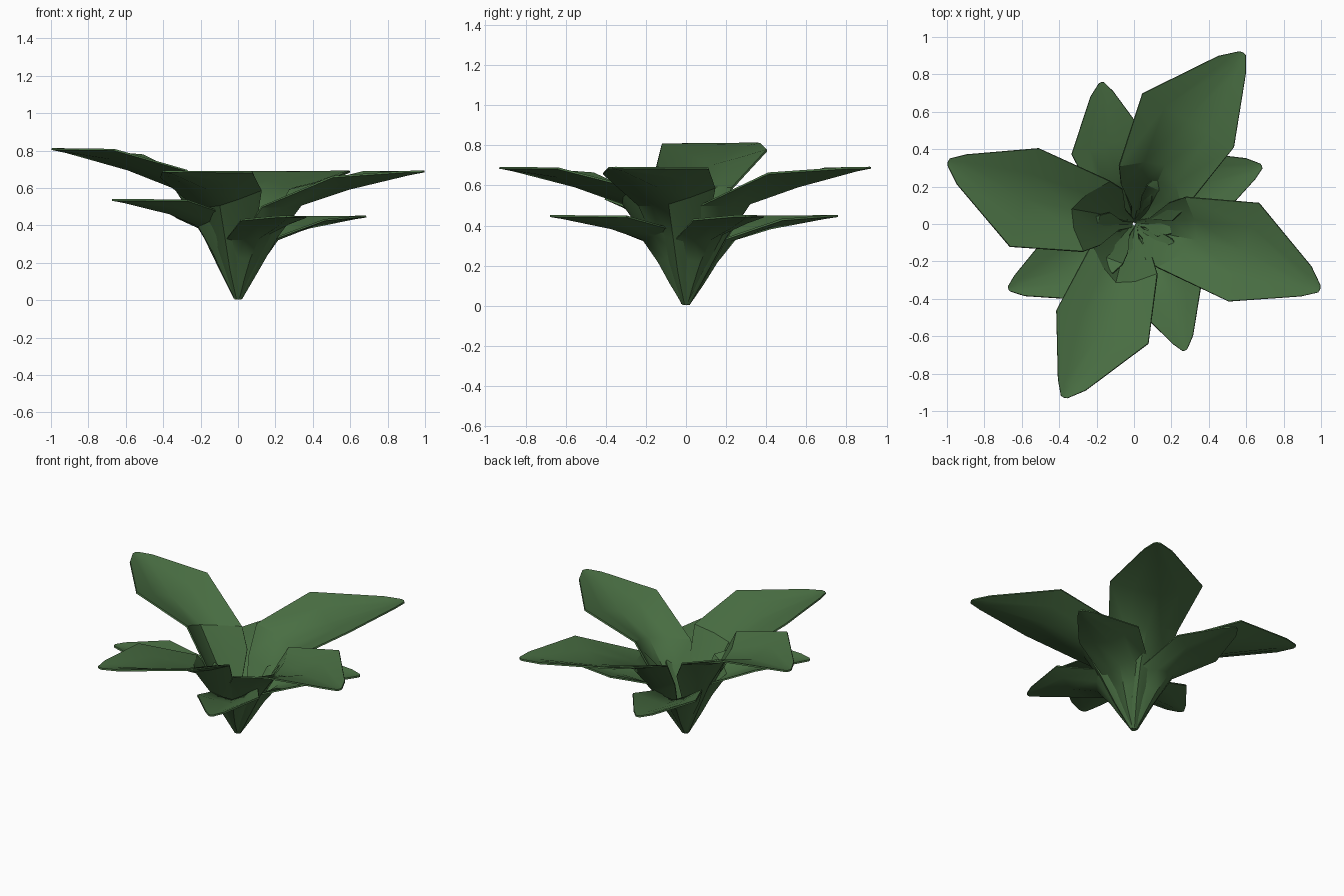
import bpy, bmesh, math
from mathutils import Vector

if "Cube" in bpy.data.objects:
    bpy.data.objects.remove(bpy.data.objects["Cube"])

mat = bpy.data.materials.new("leaf_green")
mat.diffuse_color = (0.066, 0.155, 0.055, 1)
mat.use_nodes = True
mat.node_tree.nodes["Principled BSDF"].inputs["Base Color"].default_value = mat.diffuse_color

# Leaf pointing along +x: (left edge, midrib, right edge, cupping) from stem base to tip
STATIONS = [
    ((0.00, 0.02, 0.01), (0.02, 0.00, 0.01), (0.00, -0.02, 0.01), 0.2),
    ((0.07, 0.06, 0.17), (0.12, 0.00, 0.17), (0.07, -0.06, 0.17), 0.2),
    ((0.14, 0.17, 0.42), (0.22, 0.01, 0.34), (0.12, -0.16, 0.40), 0.2),
    ((0.215, 0.23, 0.59), (0.35, 0.03, 0.51), (0.20, -0.18, 0.50), 0.15),
    ((0.60, 0.33, 0.685), (0.61, 0.06, 0.595), (0.62, -0.225, 0.66), 0.03),
    ((0.98, 0.10, 0.687), (0.98, 0.01, 0.674), (0.98, -0.07, 0.687), 0.0),
    ((1.06, 0.02, 0.688), (1.065, 0.0, 0.688), (1.06, -0.02, 0.688), 0.0),
]


def leaf(name, angle, size, height):
    bm = bmesh.new()
    rows = []
    for left, mid, right, cupping in STATIONS:
        l, m, r = Vector(left), Vector(mid), Vector(right)
        # quarter points pushed outward slightly to cup the blade
        cup = (m - (l + r) / 2) * cupping
        pts = [l, (l + m) / 2 + cup, m, (r + m) / 2 + cup, r]
        rows.append([bm.verts.new((p.x * size, p.y * size, p.z * height)) for p in pts])
    for a, b in zip(rows, rows[1:]):
        for i in range(4):
            bm.faces.new((a[i], a[i + 1], b[i + 1], b[i]))
    bmesh.ops.recalc_face_normals(bm, faces=bm.faces)
    me = bpy.data.meshes.new(name)
    bm.to_mesh(me)
    bm.free()
    ob = bpy.data.objects.new(name, me)
    bpy.context.collection.objects.link(ob)
    ob.rotation_euler.z = math.radians(angle)
    me.materials.append(mat)
    # thin blade, then smooth shading with sharp rims
    thick = ob.modifiers.new("thickness", 'SOLIDIFY')
    thick.thickness = 0.01
    thick.offset = 0
    bpy.context.view_layer.objects.active = ob
    ob.select_set(True)
    bpy.ops.object.modifier_apply(modifier=thick.name)
    bpy.ops.object.shade_smooth_by_angle(angle=math.radians(35))
    ob.select_set(False)


# Large upper leaves: one stands taller
for i, (ang, size, h) in enumerate([(-19.3, 0.99, 1), (57.5, 1.02, 1),
                                    (161.5, 0.985, 1.175), (248, 0.94, 1)]):
    leaf(f"upper_leaf_{i + 1}", ang, size, h)

# Small lower leaves between them
for i, (ang, size, h) in enumerate([(24.5, 0.705, 0.65), (103, 0.73, 0.65),
                                    (207.5, 0.71, 0.78), (292, 0.685, 0.65)]):
    leaf(f"lower_leaf_{i + 1}", ang, size, h)
